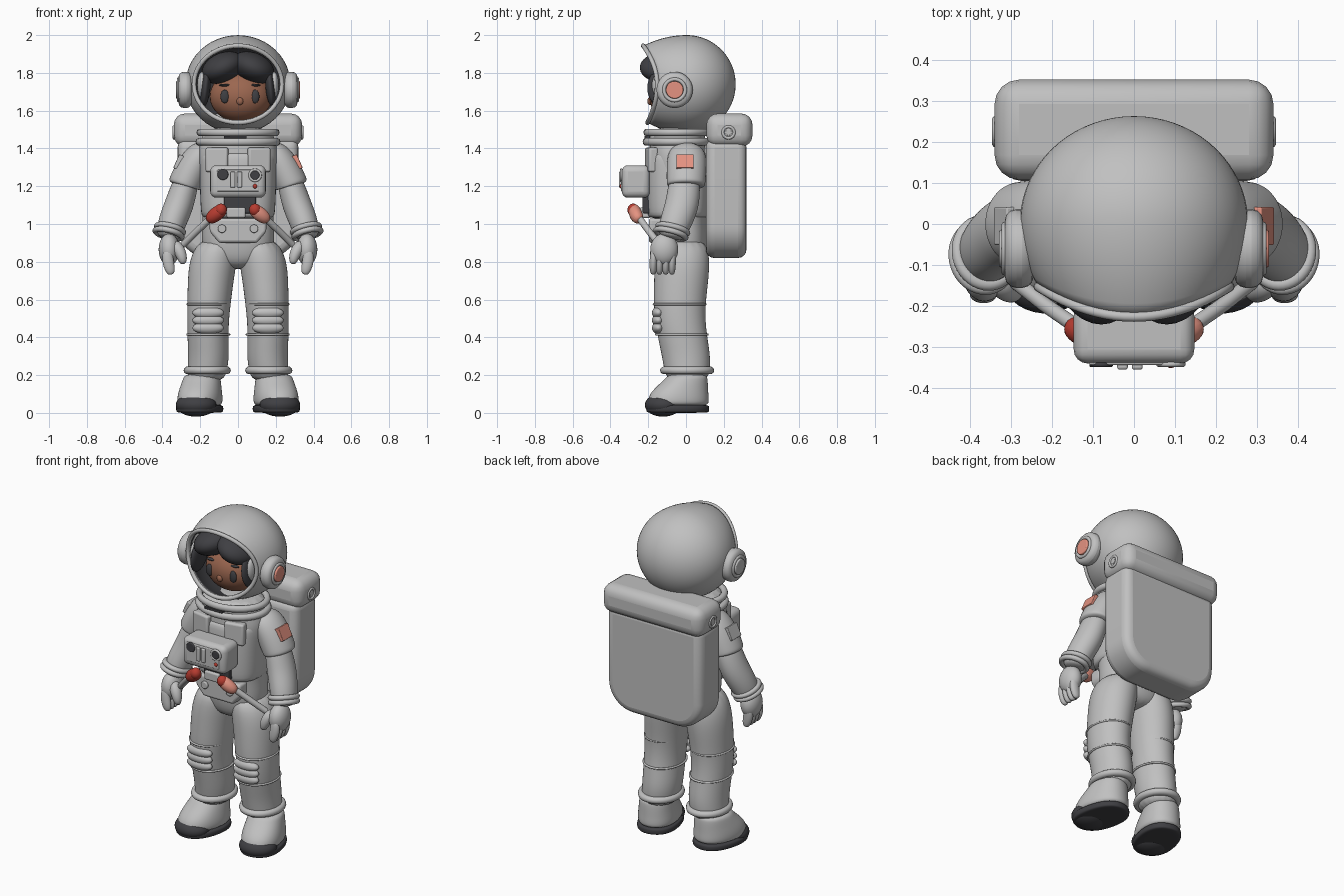
import bpy, bmesh
from math import sin, cos, pi, radians, copysign
from mathutils import Vector

if "Cube" in bpy.data.objects:
    bpy.data.objects.remove(bpy.data.objects["Cube"])


def material(name, r, g, b):
    m = bpy.data.materials.new(name)
    m.use_nodes = True
    m.diffuse_color = (r, g, b, 1)
    bsdf = m.node_tree.nodes["Principled BSDF"]
    bsdf.inputs["Base Color"].default_value = (r, g, b, 1)
    bsdf.inputs["Roughness"].default_value = 0.7
    return m


SUIT = material("suit grey", .53, .53, .53)
DARK = material("charcoal", .05, .05, .056)
SKIN = material("brown skin", .33, .135, .08)
RED = material("deep red", .47, .045, .03)
SALMON = material("salmon", .78, .29, .22)


def finish(ob, name, mat, angle=40):
    ob.name = name
    ob.data.materials.clear()
    ob.data.materials.append(mat)
    bpy.ops.object.select_all(action='DESELECT')
    ob.select_set(True)
    bpy.context.view_layer.objects.active = ob
    bpy.ops.object.shade_smooth_by_angle(angle=radians(angle))
    return ob


def from_bmesh(bm, name, mat, angle=40):
    bmesh.ops.recalc_face_normals(bm, faces=bm.faces[:])
    me = bpy.data.meshes.new(name)
    bm.to_mesh(me)
    bm.free()
    ob = bpy.data.objects.new(name, me)
    bpy.context.collection.objects.link(ob)
    return finish(ob, name, mat, angle)


def bevel(ob, width, segments=4):
    mod = ob.modifiers.new("round", 'BEVEL')
    mod.width, mod.segments, mod.limit_method = width, segments, 'ANGLE'


def skin_rings(bm, rings):
    n = len(rings[0])
    for a, b in zip(rings, rings[1:]):
        for i in range(n):
            j = (i + 1) % n
            bm.faces.new((a[i], a[j], b[j], b[i]))


# Rings are (x, y, z, radius across, radius in depth); follow tilts them along the path
def loft(name, rings, mat, power=2, side=1, follow=False, n=16):
    bm = bmesh.new()
    pts = [Vector((side * r[0], r[1], r[2])) for r in rings]
    loops = []
    for k, (p, r) in enumerate(zip(pts, rings)):
        t = (pts[min(k + 1, len(pts) - 1)] - pts[max(k - 1, 0)]).normalized()
        t = t if follow else Vector((0, 0, 1))
        v = (Vector((0, 1, 0)) - t * t.y).normalized()
        u = v.cross(t)
        loop = []
        for i in range(n):
            c, s = cos(2 * pi * i / n), sin(2 * pi * i / n)
            c, s = (copysign(abs(q) ** (2 / power), q) for q in (c, s))
            loop.append(bm.verts.new(p + u * c * r[3] + v * s * r[4]))
        loops.append(loop)
    skin_rings(bm, loops)
    bm.faces.new(loops[0])
    bm.faces.new(loops[-1])
    ob = from_bmesh(bm, name, mat, 80)
    sub = ob.modifiers.new("smooth", 'SUBSURF')
    sub.levels = sub.render_levels = 2
    return ob


def ball(name, loc, radii, mat, rot=(0, 0, 0)):
    bpy.ops.mesh.primitive_uv_sphere_add(segments=32, ring_count=16, location=loc, rotation=rot)
    ob = bpy.context.object
    ob.scale = radii
    return finish(ob, name, mat, 80)


def box(name, loc, size, mat, width=.01, rot=(0, 0, 0)):
    bpy.ops.mesh.primitive_cube_add(size=1, location=loc, rotation=rot)
    ob = bpy.context.object
    for v in ob.data.vertices:
        v.co = [a * b for a, b in zip(v.co, size)]
    bevel(ob, width)
    return finish(ob, name, mat)


def disc(name, loc, r, depth, axis, mat, width=.005):
    rot = (0, pi / 2, 0) if axis == 'x' else (pi / 2, 0, 0)
    bpy.ops.mesh.primitive_cylinder_add(vertices=32, radius=r, depth=depth, location=loc, rotation=rot)
    bevel(bpy.context.object, width, 3)
    return finish(bpy.context.object, name, mat)


def ring(name, loc, big, small, mat, scale=(1, 1, 1), rot=(0, 0, 0)):
    bpy.ops.mesh.primitive_torus_add(major_radius=big, minor_radius=small, major_segments=40,
                                     minor_segments=10, location=loc, rotation=rot)
    bpy.context.object.scale = scale
    return finish(bpy.context.object, name, mat, 80)


def tube(name, pts, r, mat, closed=False):
    cu = bpy.data.curves.new(name, 'CURVE')
    cu.dimensions, cu.bevel_depth, cu.bevel_resolution, cu.use_fill_caps = '3D', r, 4, True
    sp = cu.splines.new('POLY')
    sp.points.add(len(pts) - 1)
    for p, co in zip(sp.points, pts):
        p.co = (*co, 1)
    sp.use_cyclic_u = closed
    ob = bpy.data.objects.new(name, cu)
    bpy.context.collection.objects.link(ob)
    bpy.ops.object.select_all(action='DESELECT')
    ob.select_set(True)
    bpy.context.view_layer.objects.active = ob
    bpy.ops.object.convert(target='MESH')
    return finish(bpy.context.object, name, mat, 50)


def prism(name, outline, y0, y1, mat, width):
    bm = bmesh.new()
    loops = [[bm.verts.new((x, y, z)) for x, z in outline] for y in (y0, y1)]
    skin_rings(bm, loops)
    for l in loops:
        bm.faces.new(l)
    ob = from_bmesh(bm, name, mat)
    bevel(ob, width)
    return ob


# Helmet: open ellipsoid whose brow and chin reach forward, dark inside
OPEN = radians(57)


def helmet_point(theta, phi):
    front = max(0, cos(theta))
    reach = 1.1 + (.52 if sin(phi) > 0 else .36) * sin(phi) ** 2 if front else 1
    return Vector((.278 * sin(theta) * cos(phi), .003 - .26 * cos(theta) * reach,
                   1.74 + .26 * sin(theta) * sin(phi) * (1 - .22 * front ** 2)))


bm = bmesh.new()
skin_rings(bm, [[bm.verts.new(helmet_point(OPEN + (pi - OPEN) * k / 24, 2 * pi * i / 48))
                 for i in range(48)] for k in range(25)])
bmesh.ops.remove_doubles(bm, verts=bm.verts[:], dist=.0005)
helmet = from_bmesh(bm, "helmet", SUIT, 60)
helmet.data.materials.append(DARK)
shell = helmet.modifiers.new("shell", 'SOLIDIFY')
shell.thickness, shell.offset, shell.material_offset = .015, -1, 1
tube("helmet_rim", [helmet_point(OPEN, 2 * pi * i / 64) for i in range(64)], .012, SUIT, True)

# Head, with a parted fringe and side locks
ball("face", (.015, -.06, 1.675), (.165, .135, .137), SKIN)
ball("nose", (.01, -.192, 1.65), (.018, .013, .02), SKIN)
for s, label in ((-1, "right"), (1, "left")):
    ball(label + "_hair", (s * .08, -.1, 1.828), (.118, .145, .078), DARK, (0, s * .42, 0))
    ball(label + "_side_lock", (s * .172, -.13, 1.72), (.026, .075, .1), DARK, (0, -s * .1, 0))
    ball(label + "_eye", (.01 + s * .08, -.176, 1.675), (.023, .012, .036), DARK)
    ball(label + "_eyebrow", (.01 + s * .08, -.162, 1.735), (.03, .012, .007), DARK)
    ball(label + "_head_pad", (s * .192, -.135, 1.735), (.024, .045, .07), SUIT)

# Torso, vest and neck rings
loft("torso", [(0, -.02, .76, .06, .08), (0, -.02, .81, .18, .13), (0, -.025, .92, .2, .14),
               (0, -.03, 1.02, .19, .138), (0, -.04, 1.15, .195, .145), (0, -.045, 1.3, .215, .155),
               (0, -.045, 1.38, .22, .152), (0, -.045, 1.43, .2, .15), (0, -.045, 1.52, .185, .15)],
     SUIT, 2.4)
loft("vest", [(0, -.045, 1.03, .185, .15), (0, -.045, 1.04, .2, .165), (0, -.045, 1.2, .205, .17),
              (0, -.045, 1.36, .21, .168), (0, -.045, 1.39, .195, .15)], SUIT, 2.8)
for z, r in ((1.435, .205), (1.485, .2)):
    ring("neck_ring", (0, -.045, z), r, .02, SUIT, (1, .82, 1))
box("neck_latch", (-.015, -.205, 1.46), (.12, .03, .014), DARK, .003)

# Backpack with rounded lower corners and a roll on top
corner = [(.15 + .17 * cos(a), .99 + .17 * sin(a)) for a in (-pi / 2 * i / 10 for i in range(11))]
half = [(.32, 1.45)] + corner
prism("backpack", half + [(-x, z) for x, z in reversed(half)], .105, .32, SUIT, .045)
box("backpack_roll", (0, .23, 1.497), (.68, .244, .176), SUIT, .06)

# Chest control box
box("control_box", (0, -.265, 1.225), (.294, .15, .172), SUIT, .034)
box("control_face", (0, -.338, 1.23), (.22, .012, .115), SUIT, .005)
disc("dial", (-.08, -.342, 1.262), .029, .014, 'y', DARK)
ring("dial_ring", (.09, -.342, 1.258), .029, .007, SUIT, rot=(pi / 2, 0, 0))
disc("dial", (.09, -.342, 1.258), .024, .014, 'y', DARK)
ball("indicator", (.09, -.343, 1.2), (.012, .008, .012), RED)
for x in (-.028, .008):
    box("switch", (x, -.346, 1.235), (.026, .018, .085), SUIT, .006)

# Belt parts
box("belt_recess", (.01, -.2, 1.1), (.17, .06, .09), DARK)
box("buckle", (-.01, -.215, 1.06), (.1, .06, .055), SUIT)
prism("belt_plate", [(-.15, 1.03), (.15, 1.03), (.15, .96), (.1, .9), (-.1, .9), (-.15, .96)],
      -.197, -.12, SUIT, .015)
for x in (-.085, .085):
    disc("belt_button", (x, -.2, .975), .022, .02, 'y', SUIT)

# Hoses and their coloured couplings
for s, label, mat in ((-1, "right", RED), (1, "left", SALMON)):
    loft(label + "_coupling", [(.07, -.265, 1.085, .02, .02), (.08, -.275, 1.08, .035, .033),
                               (.125, -.265, 1.045, .041, .038), (.163, -.245, 1.015, .026, .026)],
         mat, side=s, follow=True)
    ball(label + "_coupling_tip", (s * .09, -.28, 1.075), (.031, .03, .033), RED)
    tube(label + "_hose", [(s * .14, -.25, 1.035), (s * .22, -.195, .96), (s * .29, -.14, .89)], .018, SUIT)

for s, label in ((-1, "right"), (1, "left")):
    L = label + "_"
    accent = SALMON if s > 0 else SUIT
    # Ear discs, roll bolts and chest flaps
    disc(L + "ear_cup", (s * .28, -.06, 1.71), .096, .07, 'x', SUIT, .028)
    ring(L + "ear_ring", (s * .314, -.06, 1.71), .056, .01, SUIT, rot=(0, pi / 2, 0))
    disc(L + "ear_button", (s * .316, -.06, 1.71), .046, .026, 'x', accent)
    ring(L + "bolt_ring", (s * .338, .225, 1.485), .03, .008, SUIT, rot=(0, pi / 2, 0))
    disc(L + "bolt", (s * .337, .225, 1.485), .017, .01, 'x', SUIT, .003)
    box(L + "chest_flap", (s * .11, -.183, 1.34), (.12, .05, .13), SUIT, .012, (0, 0, s * .2))

    # Arm with short outer sleeve, patch and wrist rings
    loft(L + "sleeve", [(.15, .005, 1.38, .06, .08), (.19, .005, 1.37, .083, .103),
                        (.235, .003, 1.31, .09, .108), (.28, 0, 1.215, .09, .105),
                        (.284, 0, 1.205, .088, .102), (.285, 0, 1.2, .07, .08)],
         SUIT, side=s, follow=True)
    box(L + "shoulder_patch", (s * .313, -.005, 1.328), (.03, .092, .078), accent, .004, (0, -s * .42, 0))
    loft(L + "forearm", [(.26, -.005, 1.27, .06, .075), (.285, -.01, 1.19, .073, .088),
                         (.312, -.02, 1.1, .079, .092), (.345, -.05, 1.02, .077, .087),
                         (.366, -.075, .95, .07, .078), (.37, -.08, .92, .05, .055)],
         SUIT, side=s, follow=True)
    for k, z in enumerate((.972, .948)):
        ring(L + "wrist_ring", (s * (.36 + .008 * k), -.07 - .01 * k, z), .072, .015, SUIT,
             (1, 1.1, 1), (-.25, -s * .25, 0))

    # Gloved hand
    ball(L + "palm", (s * .365, -.115, .865), (.055, .074, .085), SUIT)
    for k in range(4):
        y = -.168 + .033 * k
        loft(L + "finger", [(.37, y, .87, .025, .02), (.374, y - .004, .815, .034, .023),
                            (.362, y - .006, .765, .032, .022), (.352, y - .005, .73, .018, .014)],
             SUIT, side=s, follow=True, n=8)
    loft(L + "thumb", [(.345, -.13, .9, .03, .03), (.315, -.155, .87, .037, .037),
                       (.295, -.167, .825, .031, .031), (.288, -.168, .785, .017, .017)],
         SUIT, side=s, follow=True, n=8)

    # Leg with knee folds and ankle ring
    loft(L + "leg", [(.1, -.02, .93, .1, .125), (.13, -.02, .82, .13, .15), (.145, -.025, .7, .124, .147),
                     (.154, -.035, .57, .117, .14), (.161, -.028, .45, .111, .135),
                     (.155, -.002, .32, .111, .132), (.16, .006, .24, .108, .126), (.17, .008, .16, .1, .11)],
         SUIT, side=s)
    for z in (.45, .49, .53):
        ball(L + "knee_fold", (s * .158, -.146, z), (.083, .034, .033), SUIT)
    for z, y in ((.575, -.034), (.415, -.022)):
        ring(L + "leg_seam", (s * .157, y, z), .111, .006, SUIT, (1, 1.22, 1))
    ring(L + "ankle_ring", (s * .163, .006, .225), .104, .021, SUIT, (1, 1.15, 1))

    # Boot, toes turned outward
    parts = [loft(L + "sole", [(0, -.045, 0, .108, .16), (0, -.045, .005, .122, .172),
                               (0, -.045, .035, .123, .172), (0, -.045, .045, .11, .165)], DARK, 2.3),
             loft(L + "boot", [(0, -.042, .03, .108, .16), (0, -.042, .06, .119, .168),
                               (0, -.038, .1, .116, .16), (0, -.02, .14, .108, .14),
                               (0, .002, .18, .1, .115), (0, .01, .21, .09, .1)], SUIT, 2.2),
             ball(L + "toe_cap", (0, -.125, .042), (.108, .096, .062), DARK)]
    for p in parts:
        turn = s * .24
        x, y, z = p.location
        p.rotation_euler.z = turn
        p.location = (s * .192 + x * cos(turn) - y * sin(turn), x * sin(turn) + y * cos(turn), z)
